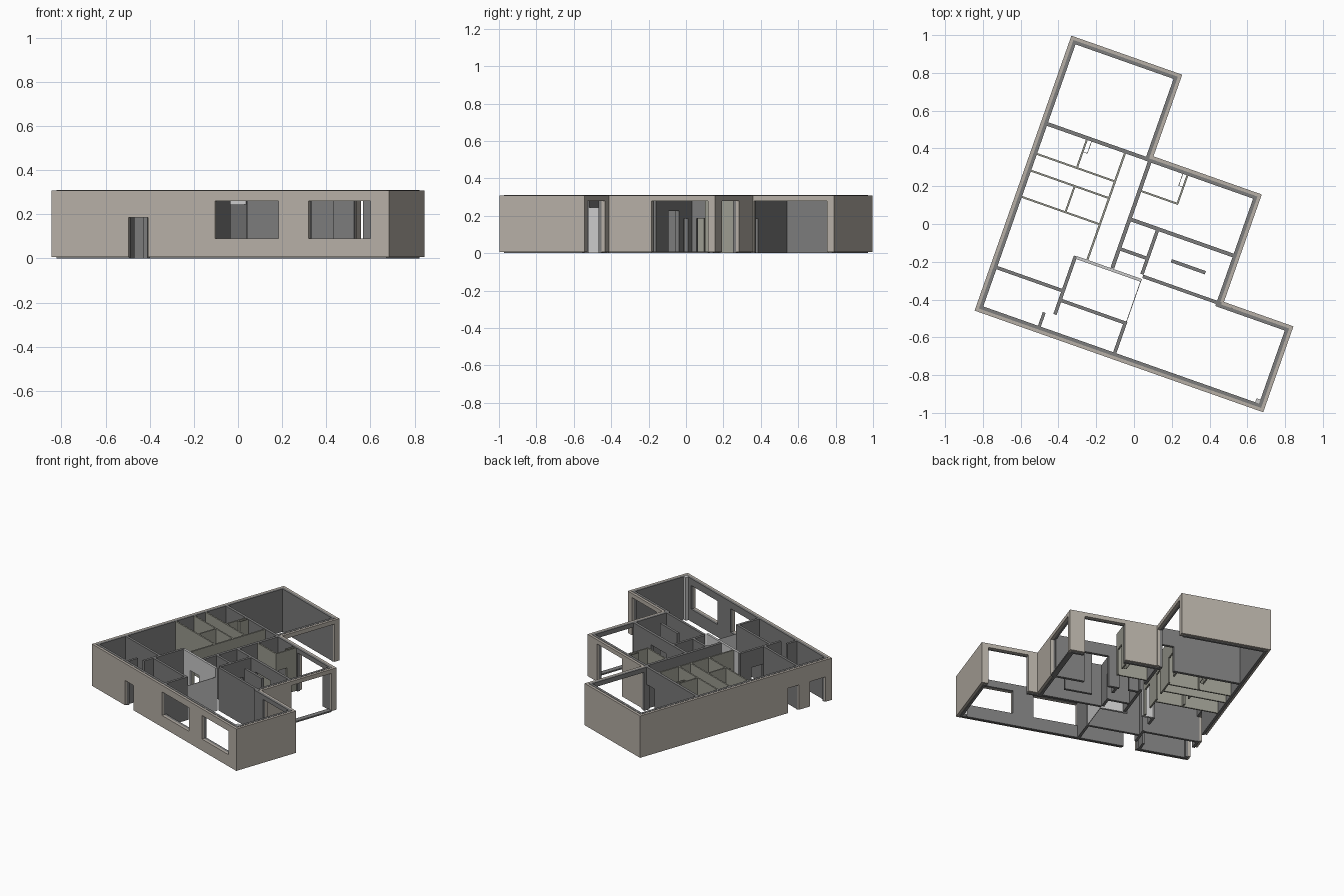
import bpy, bmesh, math
from mathutils import Matrix

if "Cube" in bpy.data.objects:
    bpy.data.objects.remove(bpy.data.objects["Cube"])

# Plan is drawn square-on in (u, v), then turned into place
PLACE = Matrix.Translation((-0.844, -0.4585, 0)) @ Matrix.Rotation(math.radians(-19.4), 4, 'Z')
TOP = 0.31


def material(name, rgb):
    m = bpy.data.materials.new(name)
    m.diffuse_color = (*rgb, 1)
    m.use_nodes = True
    m.node_tree.nodes["Principled BSDF"].inputs["Base Color"].default_value = m.diffuse_color
    return m


BEIGE = material("render", (0.47, 0.43, 0.38))
DARK = material("plaster", (0.2, 0.2, 0.2))
OLIVE = material("partition", (0.33, 0.33, 0.28))
LIGHT = material("pale_panel", (0.55, 0.55, 0.55))


def wall(name, axis, a, b, s, e, holes=(), mat=DARK, z0=0.0, z1=TOP):
    """Wall from s to e along axis, between a and b across it; holes are (s, e, z0, z1)."""
    holes = [h for h in holes if h[1] > s and h[0] < e]
    ls = sorted({s, e} | {min(max(q, s), e) for h in holes for q in h[:2]})
    zs = sorted({z0, z1} | {min(max(q, z0), z1) for h in holes for q in h[2:]})

    def solid(i, j):
        if not (0 <= i < len(ls) - 1 and 0 <= j < len(zs) - 1):
            return False
        l, z = (ls[i] + ls[i + 1]) / 2, (zs[j] + zs[j + 1]) / 2
        return not any(h[0] < l < h[1] and h[2] < z < h[3] for h in holes)

    bm = bmesh.new()

    def face(*pts):
        bm.faces.new([bm.verts.new((l, c, z) if axis == 'u' else (c, l, z)) for l, c, z in pts])

    for i in range(len(ls) - 1):
        for j in range(len(zs) - 1):
            if not solid(i, j):
                continue
            l0, l1, y0, y1 = ls[i], ls[i + 1], zs[j], zs[j + 1]
            for c in (a, b):
                face((l0, c, y0), (l1, c, y0), (l1, c, y1), (l0, c, y1))
            for di, l in ((-1, l0), (1, l1)):
                if not solid(i + di, j):
                    face((l, a, y0), (l, b, y0), (l, b, y1), (l, a, y1))
            for dj, z in ((-1, y0), (1, y1)):
                if not solid(i, j + dj):
                    face((l0, a, z), (l1, a, z), (l1, b, z), (l0, b, z))
    bmesh.ops.remove_doubles(bm, verts=bm.verts, dist=1e-5)
    bmesh.ops.recalc_face_normals(bm, faces=bm.faces)
    me = bpy.data.meshes.new(name)
    bm.to_mesh(me)
    bm.free()
    me.materials.append(mat)
    ob = bpy.data.objects.new(name, me)
    ob.matrix_world = PLACE
    bpy.context.collection.objects.link(ob)


def door(s, e, h=0.185):
    return (s, e, -1, h)


# Outer walls: face position, inward direction, span, inner-corner flags, openings
W, N, E1, E2, S2, N2 = 0.622, 1.543, 1.23, 1.62, 0.482, 1.085
OUTER = [
    ("south_wall", 'u', 0, 1, 0, E2, 0, 0,
     [door(0.368, 0.463), (0.784, 1.09, 0.09, 0.26), (1.234, 1.531, 0.09, 0.26)]),
    ("west_wall", 'v', 0, 1, 0, N, 0, 0, [door(0.05, 0.177), door(0.265, 0.353)]),
    ("north_wall", 'u', N, -1, 0, W, 0, 0, []),
    ("upper_east_wall", 'v', W, -1, N2, N, 1, 0, [door(1.09, 1.505, 0.278)]),
    ("middle_north_wall", 'u', N2, -1, W, E1, 1, 0, [door(0.845, 1.125, 0.278)]),
    ("middle_east_wall", 'v', E1, -1, S2, N2, 1, 0, [door(0.725, 1.045, 0.278)]),
    ("lower_north_wall", 'u', S2, -1, E1, E2, 1, 0, [door(1.295, 1.575, 0.278)]),
    ("lower_east_wall", 'v', E2, -1, 0, S2, 0, 0, []),
]
T = 0.018
for name, axis, f, d, s, e, inner_s, inner_e, holes in OUTER:
    for k, (layer, mat, z0, z1) in enumerate((("outer", BEIGE, 0.006, 0.308),
                                              ("lining", DARK, 0.0, TOP))):
        if axis == 'v':
            cs, ce = (-(k + 1) * T if inner_s else k * T), k * T
        else:
            cs, ce = (-k * T if inner_s else (k + 1) * T), (k + 1) * T
        a, b = sorted((f + d * k * T, f + d * (k + 1) * T))
        wall(f"{name}_{layer}", axis, a, b, s + cs, e - ce, holes, mat, z0, z1)

# Inside walls: axis, centre line, thickness, start, end, openings, material
I = 2 * T
INNER = [
    # main dividing walls
    ('u', 1.06, 0.02, I, 0.60, [door(0.5, 0.59)], DARK),
    ('u', 0.254, 0.018, I, 0.40, [], DARK),
    ('v', 0.408, 0.018, 0.122, 0.45, [door(0.27, 0.36)], DARK),
    ('v', 0.351, 0.016, I, 0.113, [], DARK),
    ('u', 0.203, 0.018, 0.417, 0.783, [], DARK),
    ('v', 0.774, 0.018, I, 0.194, [], DARK),
    ('u', 0.467, 0.018, 0.78, 1.22, [], DARK),
    ('v', 0.613, 0.02, 0.455, 1.05, [door(0.766, 0.84)], DARK),
    ('u', 0.73, 0.02, 0.623, 1.2, [door(0.69, 0.755), door(0.83, 1.0, 0.225)], DARK),
    ('v', 0.772, 0.018, 0.476, 0.72, [door(0.58, 0.66)], DARK),
    ('u', 0.564, 0.018, 0.623, 0.763, [], DARK),
    ('u', 0.595, 0.018, 0.895, 1.086, [], DARK),
    # thin partitions
    ('v', 0.474, 0.011, 0.452, 1.05, [door(0.48, 0.56), door(0.69, 0.76), door(0.92, 1.0)], OLIVE),
    ('u', 0.892, 0.01, I, 0.469, [], OLIVE),
    ('u', 0.798, 0.01, I, 0.469, [], OLIVE),
    ('u', 0.651, 0.01, I, 0.469, [], OLIVE),
    ('v', 0.26, 0.01, 0.897, 1.05, [door(0.905, 0.975)], OLIVE),
    ('v', 0.281, 0.01, 0.656, 0.793, [door(0.69, 0.76)], OLIVE),
    ('u', 0.89, 0.01, 0.623, 0.83, [], OLIVE),
    ('v', 0.825, 0.01, 0.895, 1.049, [door(0.905, 0.975)], OLIVE),
    # pale hall wall
    ('u', 0.444, 0.016, 0.417, 0.78, [door(0.49, 0.59)], LIGHT),
]
for n, (axis, c, t, s, e, holes, mat) in enumerate(INNER, 1):
    wall(f"inner_wall_{n}", axis, c - t / 2, c + t / 2, s, e, holes, mat)

# Thin hall screen, lower than the walls
wall("hall_screen", 'v', 0.776, 0.780, 0.212, 0.436, [], LIGHT, 0, 0.245)

# Small service ducts in corners
for n, (u, v) in enumerate(((0.265, 0.985), (0.798, 0.985)), 1):
    wall(f"duct_side_{n}", 'v', u + (0.02 if n == 1 else 0), u + (0.023 if n == 1 else 0.003), v, 1.05, [], OLIVE)
    wall(f"duct_end_{n}", 'u', v - 0.003, v, u, u + 0.023, [], OLIVE)
wall("corner_duct", 'u', I, 0.058, 1.562, E2 - I, [], LIGHT)

# Threshold under the wide side opening
wall("side_threshold", 'v', E1 - I, E1, 0.725, 1.045, [], DARK, 0, 0.01)
